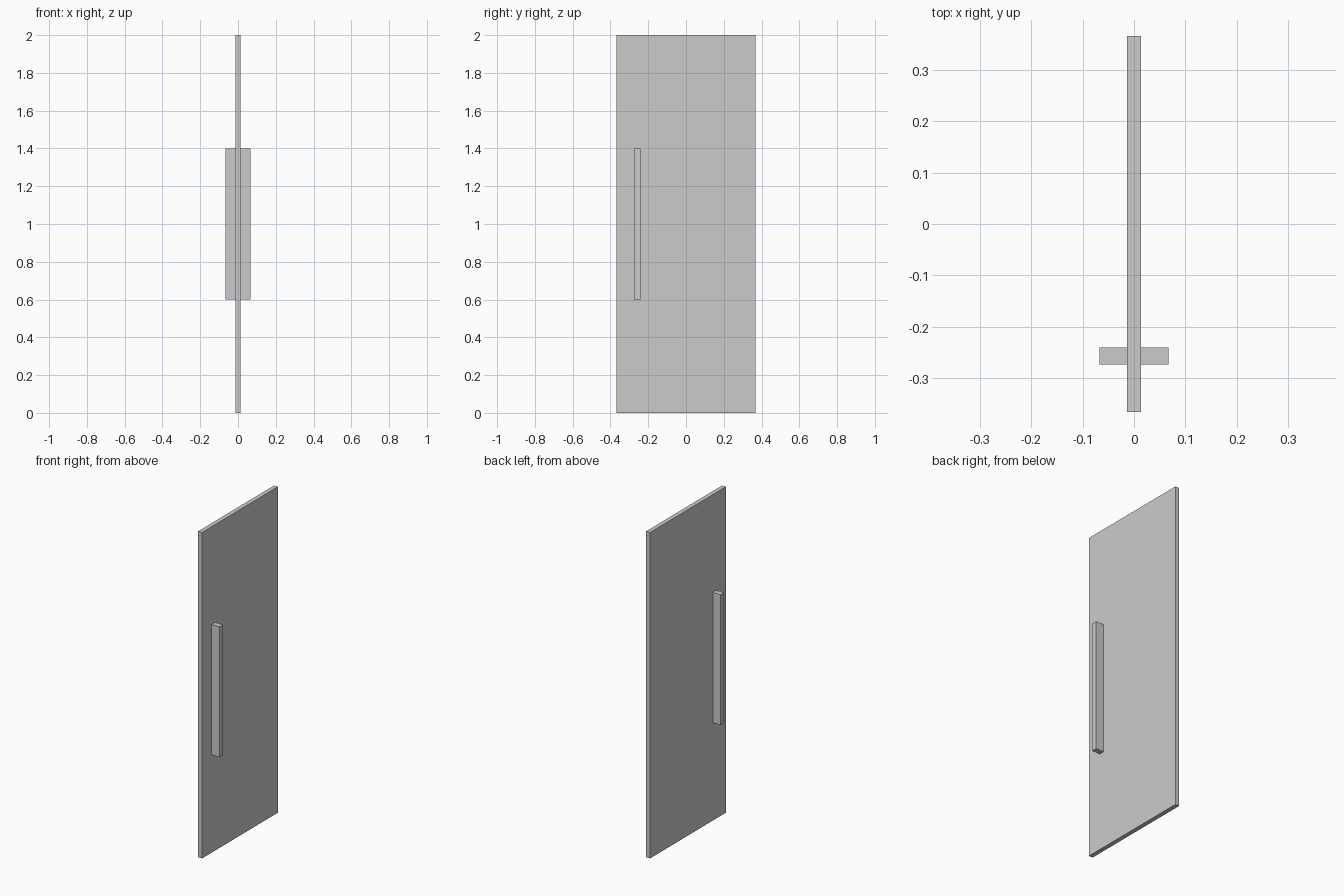
import bpy

if "Cube" in bpy.data.objects:
    bpy.data.objects.remove(bpy.data.objects["Cube"])


def box(name, x, y, z):
    """Box from (min, max) ranges on each axis."""
    ranges = (x, y, z)
    bpy.ops.mesh.primitive_cube_add(size=1, location=[(a + b) / 2 for a, b in ranges])
    obj = bpy.context.object
    obj.name = name
    obj.scale = [b - a for a, b in ranges]
    bpy.ops.object.transform_apply(location=False, rotation=False, scale=True)
    return obj


HALF_THICK = 0.0135
HANDLE_REACH = 0.067

# Door leaf
box("door_panel", (-HALF_THICK, HALF_THICK), (-0.367, 0.367), (0, 2))

# Vertical pull bar on each face
for side, name in ((1, "handle_right"), (-1, "handle_left")):
    x = sorted((side * HALF_THICK, side * HANDLE_REACH))
    box(name, x, (-0.274, -0.241), (0.6, 1.4))
